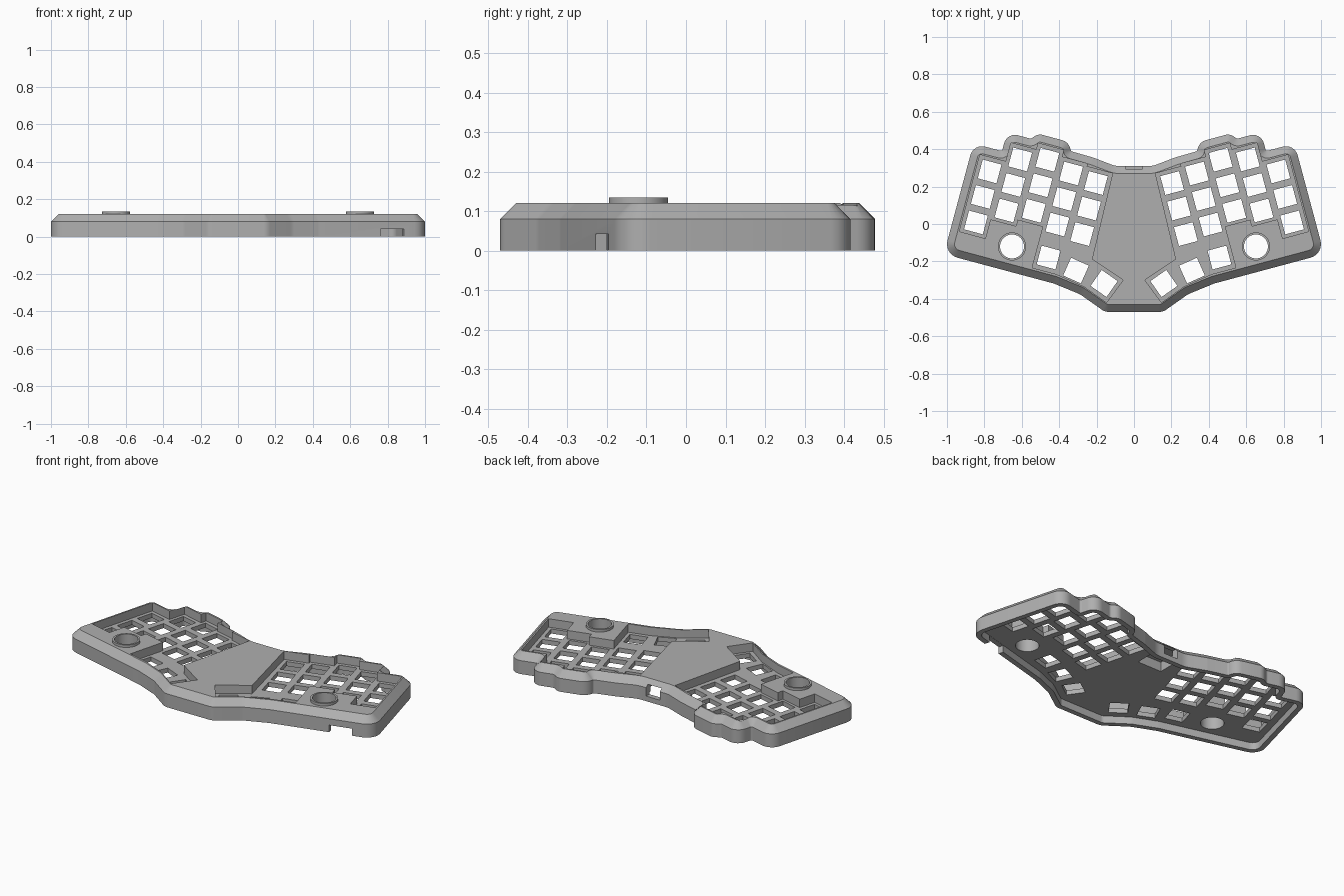
import bpy, bmesh, math
from mathutils import Vector, Matrix

if "Cube" in bpy.data.objects:
    bpy.data.objects.remove(bpy.data.objects["Cube"], do_unlink=True)

TILT = math.radians(15)
PITCH, HOLE = 0.1412, 0.104
TOP, SHOULDER, FLOOR, UNDER = 0.12, 0.08, 0.07, 0.043
KNOB = (0.652, -0.12)

grey = bpy.data.materials.new("case grey")
grey.use_nodes = True
grey.diffuse_color = (0.43, 0.43, 0.43, 1)
grey.node_tree.nodes["Principled BSDF"].inputs["Base Color"].default_value = grey.diffuse_color


def key_frame(u, v):
    """Point in the tilted key grid, measured from the top outer key."""
    p = Matrix.Rotation(TILT, 2) @ Vector((u, v))
    return p.x + 0.772, p.y + 0.281


def mirrored(half):
    return half + [(-p[0], *p[1:]) for p in reversed(half)]


def rounded(points, inset=0.0, steps=6):
    """Inset a counter-clockwise outline of (x, y, radius) and round its corners."""
    out, n = [], len(points)
    for i, (x, y, r) in enumerate(points):
        p = Vector((x, y))
        d1 = (p - Vector(points[i - 1][:2])).normalized()
        d2 = (Vector(points[(i + 1) % n][:2]) - p).normalized()
        n1, n2 = Vector((-d1.y, d1.x)), Vector((-d2.y, d2.x))
        bis = (n1 + n2) / (1 + n1.dot(n2))
        turn = math.atan2(d1.x * d2.y - d1.y * d2.x, d1.dot(d2))
        sign = 1 if turn > 0 else -1
        rad = max(r - sign * inset, 0.002)
        centre = p + bis * (inset + sign * rad)
        for k in range(steps + 1):
            spoke = Matrix.Rotation(turn * k / steps, 2) @ n1
            out.append(centre - spoke * sign * rad)
    return out


def loft(bm, layers):
    """Closed solid through matching outlines, given as (outline, z)."""
    rings = [[bm.verts.new((p[0], p[1], z)) for p in pts] for pts, z in layers]
    for a, b in zip(rings, rings[1:]):
        for i in range(len(a)):
            j = (i + 1) % len(a)
            bm.faces.new((a[i], a[j], b[j], b[i]))
    bm.faces.new(rings[0])
    bm.faces.new(rings[-1])


def box(bm, x, y, w, d, z0, z1, angle=0.0):
    rot = Matrix.Rotation(angle, 2)
    pts = [rot @ Vector((sx * w / 2, sy * d / 2)) + Vector((x, y))
           for sx, sy in ((-1, -1), (1, -1), (1, 1), (-1, 1))]
    loft(bm, [(pts, z0), (pts, z1)])


def circle(x, y, r, n=48):
    return [(x + r * math.cos(k * math.tau / n), y + r * math.sin(k * math.tau / n))
            for k in range(n)]


def finish(name, bm):
    bmesh.ops.recalc_face_normals(bm, faces=bm.faces)
    mesh = bpy.data.meshes.new(name)
    bm.to_mesh(mesh)
    bm.free()
    mesh.materials.append(grey)
    ob = bpy.data.objects.new(name, mesh)
    bpy.context.collection.objects.link(ob)
    return ob


def cut(target, cutter):
    cutter.hide_render = True
    mod = target.modifiers.new("cut", 'BOOLEAN')
    mod.operation, mod.solver, mod.object = 'DIFFERENCE', 'EXACT', cutter
    deps = bpy.context.evaluated_depsgraph_get()
    mesh = bpy.data.meshes.new_from_object(target.evaluated_get(deps))
    target.modifiers.clear()
    target.data = mesh
    bpy.data.objects.remove(cutter, do_unlink=True)


# Case outline: front corner, outer edge, then the stepped finger columns
grid_edge = [(-0.486, -0.49, 0.1), (0.122, -0.49, 0.075), (0.122, 0.122, 0.065),
             (-0.036, 0.122, 0.01), (-0.036, 0.226, 0.06), (-0.168, 0.226, 0.02),
             (-0.2, 0.262, 0.05), (-0.382, 0.262, 0.06), (-0.39, 0.217, 0.01),
             (-0.515, 0.215, 0.06)]
outline = mirrored([(0.155, -0.47, 0.06), (0.29, -0.375, 0.1)]
                   + [(*key_frame(u, v), r) for u, v, r in grid_edge]
                   + [(0.1, 0.31, 0.12)])

# Case body with a chamfered top edge
bm = bmesh.new()
edge = rounded(outline)
loft(bm, [(edge, 0), (edge, SHOULDER), (rounded(outline, 0.04), TOP)])
case = finish("keyboard_case", bm)

# Hollow underside
bm = bmesh.new()
inner = rounded(outline, 0.03)
loft(bm, [(inner, -0.1), (inner, UNDER)])
cut(case, finish("underside_cutter", bm))

# Sunken key wells, leaving the centre and the knob areas raised
well = [key_frame(u, v) for u, v in (
    (0.073, -0.352), (0.073, 0.073), (-0.071, 0.073), (-0.071, 0.177),
    (-0.212, 0.177), (-0.212, 0.213), (-0.353, 0.213), (-0.353, 0.175),
    (-0.494, 0.175), (-0.494, 0.16), (-0.638, 0.16), (-0.65, -0.312))]
well += [(0.058, -0.3), (0.147, -0.42), (0.267, -0.334)]
well += [key_frame(u, v) for u, v in (
    (-0.484, -0.438), (-0.353, -0.438), (-0.353, -0.21), (-0.212, -0.21),
    (-0.212, -0.246), (-0.071, -0.246), (-0.071, -0.352))]
bm = bmesh.new()
for s in (1, -1):
    pts = [(s * x, y) for x, y in well]
    loft(bm, [(pts, FLOOR), (pts, 0.3)])
cut(case, finish("well_cutter", bm))

# Square switch holes: five staggered columns of three, and three thumb keys
keys = [(*key_frame(-c * PITCH, top - r * PITCH), TILT)
        for c, top in enumerate((0, 0.104, 0.14, 0.102, 0.087)) for r in range(3)]
keys += [(*key_frame(-3 * PITCH, -0.363), TILT),
         (0.31, -0.249, math.radians(24)), (0.16, -0.318, math.radians(35))]
bm = bmesh.new()
for s in (1, -1):
    for x, y, a in keys:
        box(bm, s * x, y, HOLE, HOLE, -0.1, 0.3, s * a)
    hole = circle(s * KNOB[0], KNOB[1], 0.064)
    loft(bm, [(hole, -0.1), (hole, 0.3)])
cut(case, finish("hole_cutter", bm))

# Rear socket with its bay underneath, and the cable notch in the front edge
bm = bmesh.new()
box(bm, 0, 0.2, 0.16, 0.14, -0.1, 0.1)
cut(case, finish("bay_cutter", bm))
bm = bmesh.new()
box(bm, 0, 0.29, 0.09, 0.1, 0.03, 0.095)
box(bm, *key_frame(-0.077, -0.49), 0.13, 0.12, -0.1, 0.042, TILT)
cut(case, finish("notch_cutter", bm))

# Raised collars around the knob holes
parts = [case]
for side, s in (("left", 1), ("right", -1)):
    bm = bmesh.new()
    rings = [[bm.verts.new((x, y, z)) for x, y in circle(s * KNOB[0], KNOB[1], r)]
             for r, z in ((0.075, TOP), (0.075, 0.135), (0.064, 0.135), (0.064, TOP))]
    for k in range(4):
        a, b = rings[k], rings[(k + 1) % 4]
        for i in range(len(a)):
            bm.faces.new((a[i - 1], a[i], b[i], b[i - 1]))
    parts.append(finish(side + "_knob_collar", bm))

# Smooth the rounded walls, keep the edges crisp
bpy.ops.object.select_all(action='DESELECT')
for ob in parts:
    ob.select_set(True)
bpy.context.view_layer.objects.active = case
bpy.ops.object.shade_smooth_by_angle(angle=math.radians(25))
